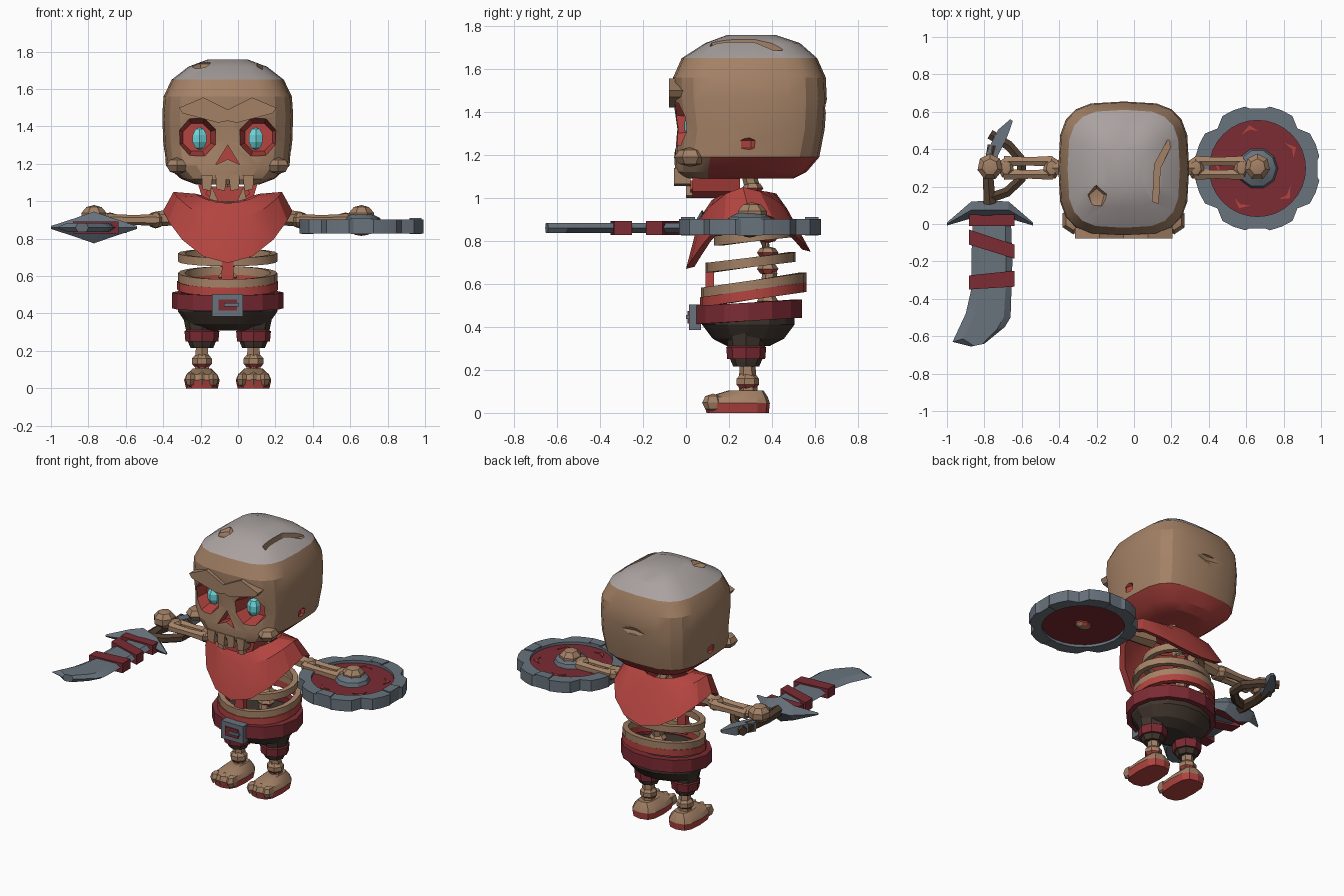
import bpy, bmesh, math
from mathutils import Vector, Matrix

if "Cube" in bpy.data.objects:
    bpy.data.objects.remove(bpy.data.objects["Cube"])

CX, CY = -0.055, 0.29          # body axis


def mat(name, r, g, b):
    m = bpy.data.materials.new(name)
    m.diffuse_color = (r, g, b, 1)
    m.use_nodes = True
    m.node_tree.nodes["Principled BSDF"].inputs["Base Color"].default_value = m.diffuse_color
    return m


BONE = mat("bone", 0.37, 0.22, 0.132)
RED = mat("bright red", 0.45, 0.058, 0.051)
CAP = mat("pale grey", 0.40, 0.36, 0.35)
DARK = mat("dark red", 0.20, 0.024, 0.034)
METAL = mat("steel", 0.138, 0.168, 0.202)
CLOTH = mat("dark cloth", 0.052, 0.036, 0.027)
WOOD = mat("dark wood", 0.085, 0.05, 0.03)
GLOW = mat("cyan glow", 0.16, 0.68, 0.72)


def finish(name, bm, mats, rule=None):
    bmesh.ops.recalc_face_normals(bm, faces=bm.faces)
    if rule:
        for f in bm.faces:
            f.material_index = rule(f.calc_center_median(), f.normal)
    me = bpy.data.meshes.new(name)
    bm.to_mesh(me)
    bm.free()
    for m in mats:
        me.materials.append(m)
    ob = bpy.data.objects.new(name, me)
    bpy.context.collection.objects.link(ob)
    return ob


def loft(name, rings, mats, rule=None, loop=False):
    bm = bmesh.new()
    vs = [[bm.verts.new(p) for p in r] for r in rings]
    n = len(rings[0])
    pairs = list(zip(vs, vs[1:])) + ([(vs[-1], vs[0])] if loop else [])
    for a, b in pairs:
        for i in range(n):
            j = (i + 1) % n
            bm.faces.new((a[i], a[j], b[j], b[i]))
    if not loop:
        bm.faces.new(vs[0])
        bm.faces.new(vs[-1])
    bm.normal_update()
    return finish(name, bm, mats, rule)


def oval(cx, z, rx, yf, yb, n=12, p=2.0):
    pts, c, h = [], (yf + yb) / 2, (yb - yf) / 2
    for i in range(n):
        t = 2 * math.pi * i / n
        co, si = math.cos(t), math.sin(t)
        pts.append((cx + rx * math.copysign(abs(co) ** (2 / p), co),
                    c + h * math.copysign(abs(si) ** (2 / p), si), z))
    return pts


def stack(name, cx, rows, mats, n=12, p=2.0, rule=None):
    return loft(name, [oval(cx, *r, n, p) for r in rows], mats, rule)


def prism(name, poly, axis, a, b, mats, rule=None):
    put = (lambda u, v, w: (u, w, v)) if axis == 'y' else (lambda u, v, w: (u, v, w))
    return loft(name, [[put(u, v, w) for u, v in poly] for w in (a, b)], mats, rule)


def ball(name, c, r, mats, n=8, m=5, rule=None):
    bm = bmesh.new()
    bmesh.ops.create_uvsphere(bm, u_segments=n, v_segments=m, radius=1,
                              matrix=Matrix.Translation(c) @ Matrix.Diagonal((*r, 1)))
    return finish(name, bm, mats, rule)


def tube(name, pts, radii, mats, n=6):
    pts, rings = [Vector(p) for p in pts], []
    for i, p in enumerate(pts):
        d = pts[min(i + 1, len(pts) - 1)] - pts[max(i - 1, 0)]
        q = d.to_track_quat('Z', 'Y')
        rings.append([p + q @ Vector((radii[i] * math.cos(2 * math.pi * (k + .5) / n),
                                      radii[i] * math.sin(2 * math.pi * (k + .5) / n), 0)) for k in range(n)])
    return loft(name, rings, mats)


def band(name, cx, rx, yf, yb, z, h, th, mats, tilt=0.0, n=20, rule=None, notch=None):
    c, ry, rings = (yf + yb) / 2, (yb - yf) / 2, []
    for i in range(n):
        t = 2 * math.pi * i / n
        k = notch(i) if notch else 0
        zz = z + tilt * math.sin(t)
        rings.append([(cx + (rx - o) * math.cos(t), c + (ry - o) * math.sin(t), zz + e)
                      for o, e in ((k, -h / 2), (k, h / 2), (th, h / 2), (th, -h / 2))])
    return loft(name, rings, mats, rule, loop=True)


def cut(ob, cutter):
    mod = ob.modifiers.new("cut", 'BOOLEAN')
    mod.operation, mod.solver, mod.object = 'DIFFERENCE', 'EXACT', cutter
    bpy.context.view_layer.update()
    me = bpy.data.meshes.new_from_object(ob.evaluated_get(bpy.context.evaluated_depsgraph_get()))
    ob.modifiers.clear()
    ob.data = me
    bpy.data.objects.remove(cutter)


# ---- skull: lofted shell with sockets and chips cut in
SK = [BONE, RED, CAP]
skull = stack("skull", CX, [
    (1.09, .17, -.03, .50), (1.12, .25, -.05, .56), (1.19, .33, -.055, .62),
    (1.32, .345, -.04, .645), (1.46, .35, -.06, .655), (1.56, .343, -.06, .65),
    (1.65, .30, -.02, .61), (1.72, .21, .09, .53), (1.757, .11, .19, .42)], SK, 20, 3.4,
    lambda c, n: 2 if c.z > 1.66 else (1 if n.z < -.3 and c.y > .1 and c.z < 1.2 else 0))
is_red, is_bone = (lambda c, n: 1), (lambda c, n: 0)
for s in (-1, 1):
    ex = CX + s * .165
    rings = [[(ex + r * math.cos(math.pi * (k + .5) / 4), y, 1.342 + r * math.sin(math.pi * (k + .5) / 4))
              for k in range(8)] for y, r in ((-.15, .132), (.085, .08))]
    cut(skull, loft("socket_cutter", rings, SK, is_red))
    cut(skull, ball("temple_cutter", (CX + s * .35, .29, 1.25), (.04, .05, .035), SK, 5, 3, is_red))
    cut(skull, ball("dent_cutter", (CX + s * .36, .54, 1.34), (.035, .09, .03), SK, 6, 4, is_bone))
cut(skull, prism("nose_cutter", [(CX - .065, 1.195), (CX, 1.225), (CX + .065, 1.195), (CX, 1.30)],
                 'y', -.15, .03, SK, is_red))
cut(skull, prism("crack_cutter", [(.10, .12), (.13, .11), (.14, .30), (.21, .44), (.18, .45), (.11, .32)],
                 'z', 1.685, 1.9, SK, is_bone))
cut(skull, ball("chip_cutter", (-.2, .14, 1.735), (.06, .07, .035), SK, 5, 4, is_bone))
cut(skull, ball("nape_cutter", (CX, .665, 1.42), (.10, .035, .03), SK, 6, 4, is_bone))

# ---- face details
for s in (-1, 1):
    X = lambda o: CX + s * o
    ball("eye_glow", (X(.15), .035, 1.335), (.045, .045, .062), [GLOW], 6, 5)
    prism("brow", [(X(0), 1.43), (X(.05), 1.42), (X(.24), 1.47), (X(.26), 1.50), (X(.13), 1.555), (X(0), 1.49)],
          'y', -.078, .05, [BONE])
    ball("cheekbone", (X(.27), .02, 1.19), (.065, .075, .045), [BONE], 6, 4)
    for o in (.035, .11):
        prism("upper_tooth", [(X(o - .03), 1.14), (X(o + .03), 1.14), (X(o + .025), 1.065), (X(o - .02), 1.055)],
              'y', -.055, .02, [BONE])
    prism("jaw_side", [(X(.08), 1.0), (X(.14), 1.03), (X(.17), 1.13), (X(.12), 1.13)], 'y', .03, .25, [RED])
    prism("lower_fang", [(X(.05), 1.0), (X(.10), 1.01), (X(.085), 1.08)], 'y', .0, .05, [BONE])
prism("jaw_front", [(CX - .12, 1.04), (CX - .06, 1.0), (CX + .06, 1.0), (CX + .12, 1.04), (CX + .1, 1.08),
                    (CX - .1, 1.08)], 'y', .02, .10, [RED])

# ---- scarf draped over the shoulders, lower at front and back
rings = []
for rx, yf, yb, zs, zf, zb in ((.17, .12, .42, 1.04, .99, 1.02), (.29, .06, .47, 1.05, .90, .95),
                               (.345, .0, .58, .95, .67, .75), (.315, .04, .54, .94, .68, .76),
                               (.26, .10, .43, 1.0, .87, .92), (.14, .15, .39, 1.0, .96, .99)):
    ring = []
    for x, y, _ in oval(CX, 0, rx, yf, yb, 16):
        k = abs(y - (yf + yb) / 2) / ((yb - yf) / 2)
        ring.append((x, y, zs + ((zf if y < (yf + yb) / 2 else zb) - zs) * k ** 1.7))
    rings.append(ring)
loft("scarf", rings, [RED], loop=True)

# ---- spine and ribs
tube("spine", [(CX, .36, .45), (CX, .39, .65), (CX, .36, .85), (CX, .29, 1.12)], [.035] * 4, [BONE])
for i in range(8):
    z = .52 + i * .075
    ball("vertebra", (CX, .38 if z < .9 else .31, z), (.06, .05, .03), [BONE, RED], 6, 4,
         lambda c, n: 1 if n.z < -.5 else 0)
for rx, yf, yb, z, tilt in ((.20, .13, .50, .82, .02), (.265, .09, .51, .70, .025), (.265, .07, .56, .595, .035)):
    band("rib", CX, rx, yf, yb, z, .045, .035, [BONE], tilt)
band("low_rib", CX, .27, .065, .56, .55, .045, .035, [RED], .035)
prism("sternum", [(CX - .035, .52), (CX + .035, .52), (CX + .03, .70), (CX - .03, .70)], 'y', .09, .13, [RED])

# ---- shorts, belt and buckle
stack("shorts", CX, [(.31, .15, .19, .39), (.345, .22, .12, .46), (.41, .265, .07, .51), (.48, .27, .07, .51)],
      [CLOTH], 14)
band("belt", CX, .298, .035, .545, .47, .085, .045, [DARK], .015, 14)
BX = lambda w, a, b: [(CX - w, a), (CX + w, a), (CX + w, b), (CX - w, b)]
prism("buckle", BX(.083, .385, .505), 'y', .015, .07, [METAL])
prism("buckle_inset", BX(.05, .415, .475), 'y', .008, .016, [DARK])
prism("buckle_prong", [(CX - .02, .437), (CX + .06, .437), (CX + .06, .455), (CX - .02, .455)], 'y', -.001, .02, [METAL])

for s in (-1, 1):
    X = lambda o: CX + s * o
    # ---- legs and feet
    lx = X(.138)
    r = lambda z, k: (z, k, .28 - k, .28 + k)
    stack("shorts_leg", lx, [r(.215, .06), r(.25, .075), r(.31, .085), r(.38, .10)], [CLOTH], 8)
    stack("cuff", lx, [r(.25, .088), r(.305, .093), r(.315, .08), r(.24, .07)][:3], [DARK], 8)
    tube("shin", [(lx, .29, .08), (lx, .285, .24)], [.045, .036], [BONE])
    ball("ankle", (lx, .285, .145), (.058, .058, .045), [BONE, RED], 7, 5, lambda c, n: 1 if n.z < -.6 else 0)
    stack("foot", lx, [(0, .085, .095, .385), (.045, .095, .085, .39), (.075, .082, .10, .38), (.105, .05, .2, .36)],
          [BONE, RED], 12, 3, lambda c, n: 1 if c.z < .045 else 0)
    for o in (-.06, 0, .06):
        ball("toe", (lx + o, .125, .048), (.032, .05, .042), [BONE], 6, 4)
    # ---- arms
    tube("upper_arm", [(X(.16), .30, .93), (X(.38), .30, .905)], [.05, .04], [BONE])
    ball("elbow", (X(.385), .30, .90), (.05, .065, .045), [BONE], 7, 5)
    for y in (.265, .335):
        tube("forearm", [(X(.38), y, .90), (X(.50), y, .90), (X(.64), y, .90)], [.033, .026, .033], [BONE])
    ball("wrist", (X(.63), .30, .905), (.045, .06, .035), [BONE], 7, 5)
    ball("hand", (X(.715), .305, .92), (.072, .075, .06), [BONE], 7, 5)

# ---- round shield
SX, SY = .66, .297
sq = lambda z, k: (z, k, SY - k, SY + k)
band("shield_rim", SX, .337, SY - .337, SY + .337, .865, .075, .08, [METAL], n=32,
     notch=lambda i: .035 if i % 4 == 0 else 0)
stack("shield_face", SX, [sq(.845, .27), sq(.885, .27)], [DARK], 16)
stack("shield_boss", SX, [sq(.88, .112), sq(.91, .10), sq(.93, .06)], [METAL], 10)
ball("shield_grip", (SX, SY, .845), (.06, .045, .03), [BONE, RED], 8, 5, lambda c, n: 1 if n.z > -.75 else 0)
for i in range(5):
    a = .5 + i * 1.26
    pt = lambda d, q: (SX + q * math.cos(a + d), SY + q * math.sin(a + d))
    prism("shield_scratch", [pt(-.22, .20), pt(0, .235), pt(.25, .20), pt(0, .212)], 'z', .884, .889, [RED])
for i in range(4):
    a = math.pi / 2 * i
    pt = lambda d, q: (SX + q * math.cos(a + d), SY + q * math.sin(a + d))
    prism("rim_plate", [pt(-.17, .26), pt(-.17, .325), pt(.17, .325), pt(.17, .26)], 'z', .825, .91, [METAL])

# ---- curved sword
rings = []
for x0, y0, x1, y1 in ((-.86, .08, -.66, .08), (-.87, -.2, -.65, -.2), (-.87, -.35, -.655, -.35),
                       (-.90, -.48, -.66, -.50), (-.97, -.63, -.69, -.55), (-.87, -.655, -.80, -.64)):
    rings.append([(x0 + (x1 - x0) * f, y0 + (y1 - y0) * f, .86 + h)
                  for f, h in ((0, 0), (.2, .023), (.85, .023), (1, 0), (.85, -.023), (.2, -.023))])
loft("sword_blade", rings, [METAL])
for a, b, c, d in ((.05, .05, -.01, -.01), (-.03, -.11, -.185, -.11), (-.275, -.25, -.335, -.35)):
    prism("blade_wrap", [(-.882, a), (-.64, b), (-.64, c), (-.882, d)], 'z', .827, .893, [DARK])
loft("sword_guard", [[(x, y - w, .86), (x, y, .86 + h), (x, y + w, .86), (x, y, .86 - h)] for x, y, w, h in
     ((-1, .0, .008, .008), (-.87, .075, .045, .05), (-.77, .075, .05, .085),
      (-.67, .075, .045, .05), (-.54, .0, .008, .008))], [METAL])
tube("sword_handle", [(-.77, .1, .86), (-.78, .25, .86), (-.75, .42, .86)], [.038, .033, .038], [WOOD])
tube("pommel", [(-.765, .36, .86), (-.70, .49, .86), (-.655, .555, .86)], [.045, .042, .012], [METAL], 4)
tube("knuckle_bow", [(-.77, .48, .86), (-.67, .42, .86), (-.60, .34, .86), (-.605, .24, .86), (-.68, .17, .86),
                     (-.77, .14, .86)], [.03] * 6, [WOOD])

# ---- shading: keep strong edges sharp
for ob in bpy.context.scene.objects:
    ob.select_set(True)
    bpy.context.view_layer.objects.active = ob
bpy.ops.object.shade_smooth_by_angle(angle=math.radians(22))
